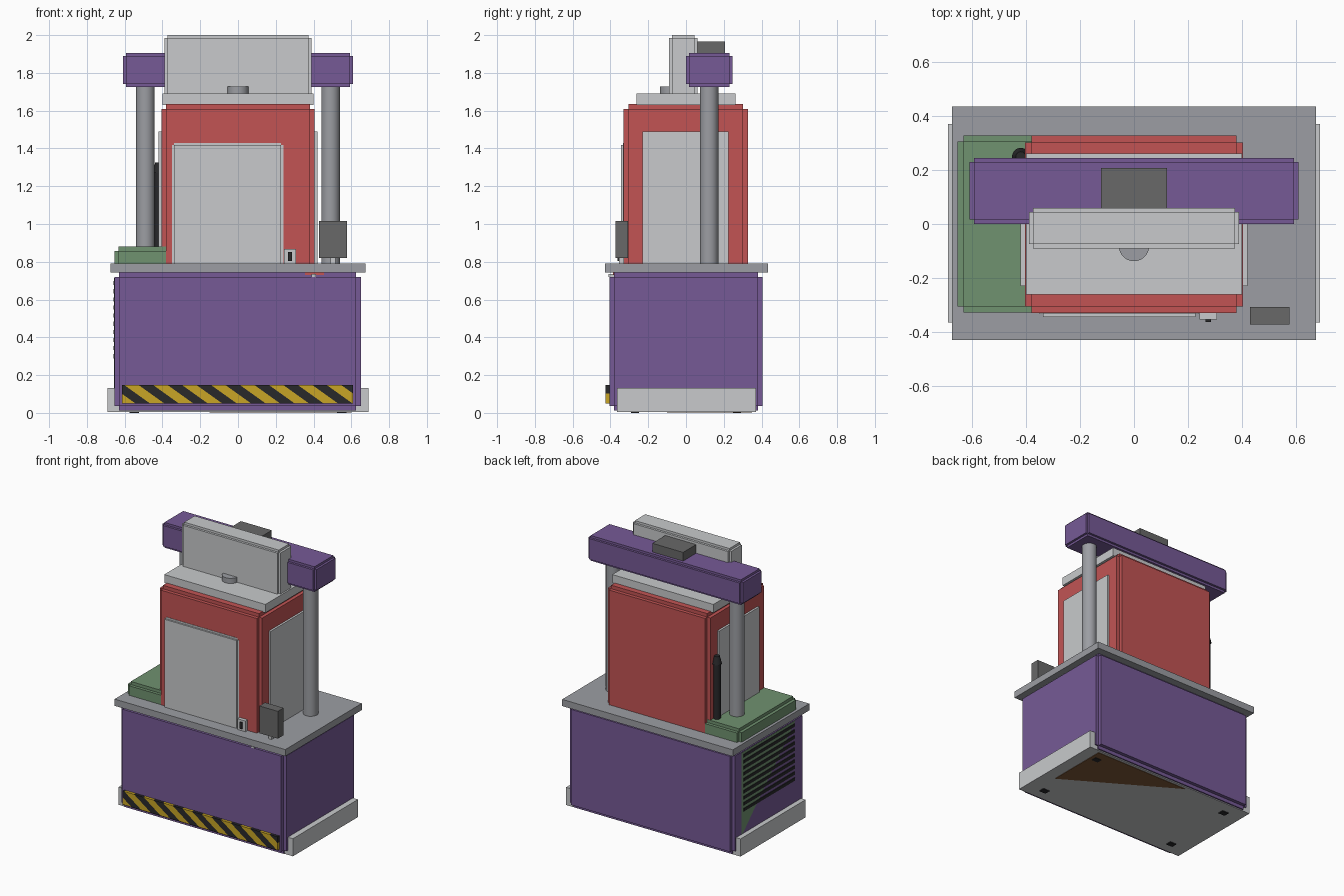
import bpy, bmesh, math
from mathutils import Vector

cube = bpy.data.objects.get("Cube")
if cube:
    bpy.data.objects.remove(cube)


def material(name, r, g, b):
    m = bpy.data.materials.new(name)
    m.use_nodes = True
    lin = [(c / 255 / 12.92) if c < 11 else ((c / 255 + 0.055) / 1.055) ** 2.4 for c in (r, g, b)]
    m.diffuse_color = (*lin, 1)
    m.node_tree.nodes["Principled BSDF"].inputs["Base Color"].default_value = (*lin, 1)
    return m


PURPLE = material("purple paint", 118, 90, 150)
WHITE = material("light grey panel", 200, 202, 204)
STEEL = material("steel grey", 156, 158, 163)
RED = material("red paint", 194, 84, 84)
GREEN = material("green paint", 112, 146, 112)
DARK = material("dark grey", 104, 104, 104)
BLACK = material("black", 40, 40, 42)
YELLOW = material("hazard yellow", 200, 165, 38)
BROWN = material("brown", 125, 88, 55)


def finish(name, bm, *mats):
    mesh = bpy.data.meshes.new(name)
    bmesh.ops.recalc_face_normals(bm, faces=bm.faces)
    bm.to_mesh(mesh)
    bm.free()
    for m in mats:
        mesh.materials.append(m)
    ob = bpy.data.objects.new(name, mesh)
    bpy.context.collection.objects.link(ob)
    return ob


def add_box(bm, x, y, z):
    """Add a box given its (low, high) range on each axis."""
    verts = bmesh.ops.create_cube(bm, size=1)["verts"]
    for v in verts:
        v.co = Vector([(r[0] + r[1]) / 2 + c * (r[1] - r[0]) for r, c in zip((x, y, z), v.co)])


def box(name, mat, x, y, z):
    bm = bmesh.new()
    add_box(bm, x, y, z)
    return finish(name, bm, mat)


def stepped_box(name, mat, x, y, z, step):
    """Box with notched edges: one slab reaches full size on each axis."""
    bm = bmesh.new()
    for axis in range(3):
        add_box(bm, *[r if i == axis else (r[0] + step, r[1] - step)
                      for i, r in enumerate((x, y, z))])
    return finish(name, bm, mat)


def cylinder(name, mat, x, y, z, radius, top_radius=None, sides=32):
    bm = bmesh.new()
    bmesh.ops.create_cone(bm, cap_ends=True, segments=sides, radius1=radius,
                          radius2=top_radius or radius, depth=z[1] - z[0])
    bmesh.ops.translate(bm, verts=bm.verts, vec=(x, y, sum(z) / 2))
    ob = finish(name, bm, mat)
    for p in ob.data.polygons:
        p.use_smooth = abs(p.normal.z) < 0.9
    for e in ob.data.edges:
        a, b = (ob.data.vertices[i].co for i in e.vertices)
        e.use_edge_sharp = abs(a.z - b.z) < 1e-5
    return ob


def plate(name, mat, points, offset):
    """Thin flat plate: the points extruded by the offset."""
    bm = bmesh.new()
    face = bm.faces.new([bm.verts.new(p) for p in points])
    new = bmesh.ops.extrude_face_region(bm, geom=[face], use_keep_orig=True)["geom"]
    bmesh.ops.translate(bm, verts=[v for v in new if isinstance(v, bmesh.types.BMVert)], vec=offset)
    return finish(name, bm, mat)


# Base cabinet, plinth and feet
stepped_box("base_cabinet", PURPLE, (-0.655, 0.65), (-0.405, 0.405), (0.012, 0.745), 0.025)
box("plinth", WHITE, (-0.69, 0.69), (-0.365, 0.37), (0.006, 0.132))
plate("underside_patch", BROWN,
      [(0.6, 0.35, 0.006), (-0.15, 0.35, 0.006), (0.6, -0.1, 0.006)], (0, 0, -0.003))
for x in (-0.55, 0.55):
    for y in (-0.27, 0.27):
        box("foot", BLACK, (x - 0.025, x + 0.025), (y - 0.02, y + 0.02), (0, 0.01))

# Hazard strip: cut along slanted lines, colours alternate
bm = bmesh.new()
add_box(bm, (-0.615, 0.61), (-0.425, -0.4), (0.05, 0.147))
LEAN, BAND = 1.4, 0.0766
for i in range(-12, 14):
    bmesh.ops.bisect_plane(bm, geom=bm.verts[:] + bm.edges[:] + bm.faces[:],
                           plane_co=(i * BAND, 0, 0.1), plane_no=(1, 0, LEAN))
for f in bm.faces:
    c = f.calc_center_median()
    f.material_index = math.floor((c.x + LEAN * (c.z - 0.1)) / BAND) % 2
finish("hazard_strip", bm, BLACK, YELLOW)

# Side vent
plate("vent_panel", GREEN, [(-0.655, 0.31, 0.12), (-0.655, 0.31, 0.715),
                            (-0.655, -0.3, 0.715)], (-0.002, 0, 0))
for i in range(10):
    z = 0.3 + i * 0.043
    box("vent_slot", BLACK, (-0.66, -0.65), (-0.29, 0.29), (z - 0.011, z + 0.011))

# Table plate and small catch below its front edge
box("table_plate", STEEL, (-0.675, 0.675), (-0.43, 0.435), (0.742, 0.79))
box("catch_bar", RED, (0.355, 0.455), (-0.386, -0.378), (0.73, 0.742))
box("catch_pin", WHITE, (0.39, 0.413), (-0.41, -0.378), (0.72, 0.735))

# Green tray on the side
stepped_box("side_tray", GREEN, (-0.655, -0.33), (-0.328, 0.328), (0.76, 0.88), 0.022)

# Main housing with its panels
stepped_box("housing", RED, (-0.405, 0.405), (-0.33, 0.328), (0.765, 1.635), 0.025)
for s in (-1, 1):
    box("side_panel", WHITE, sorted((s * 0.39, s * 0.42)), (-0.23, 0.225), (0.785, 1.49))
stepped_box("front_panel", WHITE, (-0.35, 0.24), (-0.345, -0.3), (0.77, 1.43), 0.012)
box("switch_box", WHITE, (0.243, 0.307), (-0.355, -0.31), (0.785, 0.867))
box("switch", BLACK, (0.265, 0.286), (-0.363, -0.35), (0.805, 0.852))

# Top slab, head and round knob
box("top_slab", WHITE, (-0.4, 0.4), (-0.262, 0.262), (1.63, 1.69))
stepped_box("head", WHITE, (-0.39, 0.39), (-0.09, 0.06), (1.675, 2.0), 0.016)
cylinder("head_knob", STEEL, 0, -0.082, (1.685, 1.727), 0.056)

# Cross beam on two columns with a motor on top
stepped_box("cross_beam", PURPLE, (-0.61, 0.61), (0, 0.245), (1.725, 1.905), 0.016)
for x in (-0.49, 0.49):
    cylinder("column", STEEL, x, 0.122, (0.785, 1.74), 0.049)
box("motor_box", DARK, (-0.122, 0.122), (0.055, 0.207), (1.88, 1.967))

# Control box on its post
box("control_box", DARK, (0.43, 0.576), (-0.373, -0.308), (0.82, 1.015))
box("control_post", WHITE, (0.49, 0.515), (-0.355, -0.328), (0.785, 0.825))

# Black gas cylinder beside the housing
cylinder("gas_cylinder", BLACK, -0.42, 0.25, (0.87, 1.27), 0.025)
cylinder("gas_cylinder_cap", BLACK, -0.42, 0.25, (1.27, 1.325), 0.032, 0.018)
